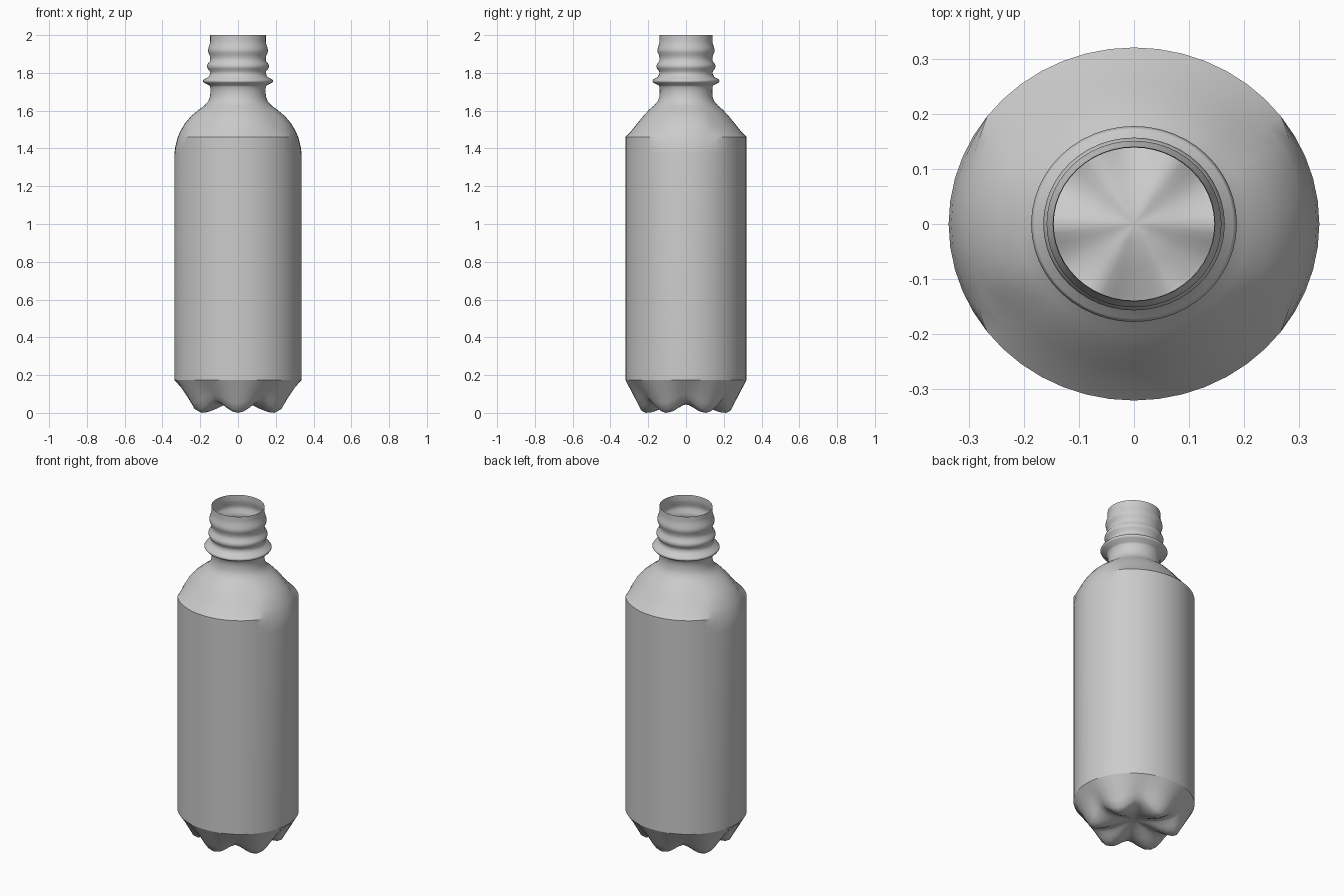
import bpy, bmesh, math

if "Cube" in bpy.data.objects:
    bpy.data.objects.remove(bpy.data.objects["Cube"])

N = 48            # sides
Y = 0.952         # slight flattening front to back
R = 0.337         # body radius

plastic = bpy.data.materials.new("grey plastic")
plastic.diffuse_color = (0.6, 0.6, 0.6, 1)
plastic.use_nodes = True
plastic.node_tree.nodes["Principled BSDF"].inputs["Base Color"].default_value = plastic.diffuse_color

bm = bmesh.new()


def ring(f):
    """One loop of vertices; f(angle) gives (radius, height)."""
    out = []
    for i in range(N):
        a = 2 * math.pi * i / N
        r, z = f(a)
        out.append(bm.verts.new((r * math.cos(a), r * math.sin(a) * Y, z)))
    return out


def side(a):
    """1 on the left and right sides, 0 at front and back."""
    t = (abs(math.cos(a)) - 0.83) / 0.06
    t = min(1, max(0, t))
    return t * t * (3 - 2 * t)


def lobe(a):
    """1 on each of the six feet, 0 in the valleys between."""
    return (0.5 - 0.5 * math.cos(6 * a)) ** 0.8


rings = []

# Base: radius fraction, foot height, valley height (centre outwards)
base = [(0.1, 0.060, 0.062), (0.25, 0.045, 0.053), (0.4, 0.022, 0.045),
        (0.55, 0.004, 0.050), (0.66, 0.0, 0.060), (0.735, 0.012, 0.078),
        (0.8, 0.052, 0.102), (0.9, 0.113, 0.140), (1.0, 0.175, 0.175)]
for f, zf, zv in base:
    rings.append(ring(lambda a: (f * R, zv + (zf - zv) * lobe(a))))
base_edge = len(rings) - 1

# Body wall, then shoulder: (radius, z) at front/back and at the sides
shoulder = [((0.337, 1.37), (0.337, 1.37)), ((0.337, 1.41), (0.332, 1.41)),
            ((0.337, 1.46), (0.319, 1.46)), ((0.307, 1.49), (0.306, 1.49)),
            ((0.273, 1.53), (0.283, 1.53)), ((0.239, 1.57), (0.25, 1.57)),
            ((0.205, 1.605), (0.208, 1.605))]
for k, (p, q) in enumerate(shoulder):
    rings.append(ring(lambda a: (p[0] + (q[0] - p[0]) * side(a), p[1])))
    if k == 2:
        shoulder_edge = len(rings) - 1

# Neck with collar and cap ridges
neck = [(0.178, 1.627), (0.157, 1.65), (0.148, 1.675), (0.146, 1.70),
        (0.147, 1.725), (0.153, 1.735), (0.181, 1.748), (0.187, 1.757),
        (0.181, 1.766), (0.156, 1.779), (0.148, 1.795), (0.149, 1.808),
        (0.160, 1.822), (0.165, 1.835), (0.160, 1.848), (0.149, 1.862),
        (0.147, 1.878), (0.150, 1.893), (0.157, 1.908), (0.159, 1.92),
        (0.156, 1.935), (0.149, 1.955), (0.147, 1.97), (0.147, 2.0)]
for p in neck:
    rings.append(ring(lambda a: p))

# Skin the rings, close the centre of the base, leave the mouth open
for lo, hi in zip(rings, rings[1:]):
    for i in range(N):
        j = (i + 1) % N
        bm.faces.new((lo[i], lo[j], hi[j], hi[i]))
centre = bm.verts.new((0, 0, 0.065))
for i in range(N):
    bm.faces.new((centre, rings[0][(i + 1) % N], rings[0][i]))
for f in bm.faces:
    f.smooth = True

# Hard creases under the wall and at the front and back shoulder
for k in (base_edge, shoulder_edge):
    for i in range(N):
        a = 2 * math.pi * (i + 0.5) / N
        if k == base_edge or side(a) < 0.5:
            bm.edges.get((rings[k][i], rings[k][(i + 1) % N])).smooth = False

mesh = bpy.data.meshes.new("bottle")
bm.to_mesh(mesh)
bm.free()
mesh.materials.append(plastic)
bottle = bpy.data.objects.new("bottle", mesh)
bpy.context.collection.objects.link(bottle)
